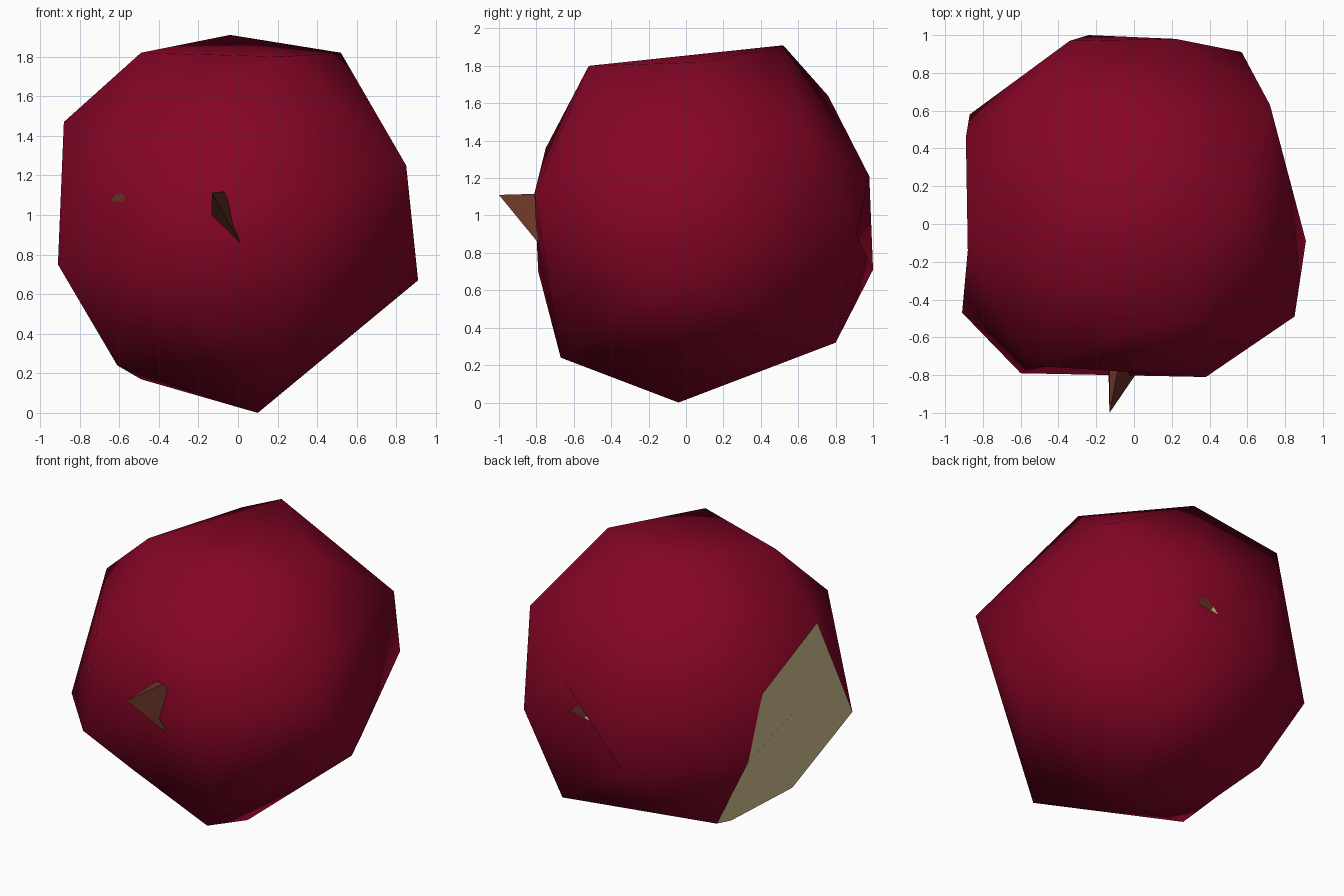
import bpy, bmesh
from mathutils import Vector
from mathutils.bvhtree import BVHTree

if "Cube" in bpy.data.objects:
    bpy.data.objects.remove(bpy.data.objects["Cube"])


def material(name, rgb):
    m = bpy.data.materials.new(name)
    m.diffuse_color = (*rgb, 1)
    m.use_nodes = True
    m.node_tree.nodes["Principled BSDF"].inputs["Base Color"].default_value = m.diffuse_color
    return m


RED = material("deep red skin", (0.235, 0.0015, 0.019))
TAN = material("pale tan flesh", (0.70, 0.57, 0.30))
BROWN = material("dark brown stem", (0.135, 0.034, 0.02))


def add_object(name, bm, mats):
    mesh = bpy.data.meshes.new(name)
    bm.to_mesh(mesh)
    for m in mats:
        mesh.materials.append(m)
    ob = bpy.data.objects.new(name, mesh)
    bpy.context.collection.objects.link(ob)
    return ob


# outline of the pale cut face on the left side
cut = [(-.88, -.14, 1.47), (-.89, .46, 1.22), (-.87, .58, .80), (-.58, .50, .28),
       (-.49, .22, .17), (-.61, -.26, .24), (-.91, -.47, .75)]
# front corners around the stem dimple, back corners around the rear dimple
front = [(-.53, -.75, 1.36), (.38, -.81, 1.12), (-.60, -.79, .70)]
back = [(.22, .98, 1.21), (-.24, 1.0, .71), (.57, .91, .90)]
# remaining corners of the faceted fruit
rest = [(.10, -.04, 0), (.24, -.67, .24), (.91, -.09, .67), (.85, -.49, 1.25),
        (.22, -.52, 1.80), (-.49, -.25, 1.82), (.52, .09, 1.82), (-.04, .52, 1.91),
        (.72, .63, 1.45), (.36, .80, .32), (-.34, .97, 1.19), (-.50, .76, 1.64)]

# fruit body
bm = bmesh.new()
verts = [bm.verts.new(p) for p in cut + front + back + rest]
cut_set, front_set, back_set = set(verts[:7]), set(verts[7:10]), set(verts[10:13])
bmesh.ops.convex_hull(bm, input=verts)
bmesh.ops.recalc_face_normals(bm, faces=bm.faces)
for f in bm.faces:
    f.smooth = True
    f.material_index = 1 if set(f.verts) <= cut_set else 0
bm.normal_update()

# dimples at the stem and on the opposite side
for corners, bottom in ((front_set, (-.05, -.67, 1.08)), (back_set, (.15, .86, .98))):
    faces = [f for f in bm.faces if set(f.verts) == corners]
    if faces:
        bmesh.ops.poke(bm, faces=faces)["verts"][0].co = bottom

# hollow the cut face slightly
flesh = [f for f in bm.faces if f.material_index == 1]
inner = [e for e in bm.edges if all(f.material_index == 1 for f in e.link_faces)]
joined = bmesh.ops.dissolve_edges(bm, edges=inner)["region"]
flesh = [f for f in bm.faces if f.material_index == 1]
for v in bmesh.ops.poke(bm, faces=flesh)["verts"]:
    v.co = (-.79, -.02, .89)
bm.normal_update()
surface = BVHTree.FromBMesh(bm)
body = add_object("fruit_body", bm, [RED, TAN])
bm.free()

# rounded shading on the skin, one even direction on the cut
me = body.data
centre = Vector((0, 0, .95))
cut_normal = Vector((-.97, .08, -.22)).normalized()
normals = [None] * len(me.loops)
for p in me.polygons:
    for li in p.loop_indices:
        if p.material_index == 1:
            normals[li] = cut_normal
        else:
            normals[li] = (me.vertices[me.loops[li].vertex_index].co - centre).normalized()
me.normals_split_custom_set(normals)

# stem: a sharp wedge sticking out of the front dimple
bm = bmesh.new()
pts = [(-.13, -1.0, 1.11), (-.135, -.78, 1.0), (-.13, -.66, 1.12),
       (-.065, -.66, 1.12), (.01, -.795, .86)]
bmesh.ops.convex_hull(bm, input=[bm.verts.new(p) for p in pts])
bmesh.ops.recalc_face_normals(bm, faces=bm.faces)
add_object("stem", bm, [BROWN])
bm.free()


# small torn spots lying on the skin
def spot(name, loc, n, rx, rz, mat, lift):
    side = Vector((0, 0, 1)).cross(n).normalized()
    up = n.cross(side)
    b = bmesh.new()
    shape = [(-1, -.6), (.5, -1), (1, -.2), (.5, 1), (-.3, .7)]
    b.faces.new([b.verts.new(loc + n * lift + side * u * rx + up * v * rz) for u, v in shape])
    add_object(name, b, [mat])
    b.free()


loc, n, _, _ = surface.find_nearest(Vector((-.62, -.74, 1.09)))
spot("front_spot", loc, n, .055, .025, BROWN, .004)
rear = Vector((0, 1, 0))
spot("back_spot", Vector((.15, .885, .99)), rear, .10, .05, BROWN, 0)
spot("back_flesh_spot", Vector((.09, .885, .965)), rear, .045, .03, TAN, .006)
